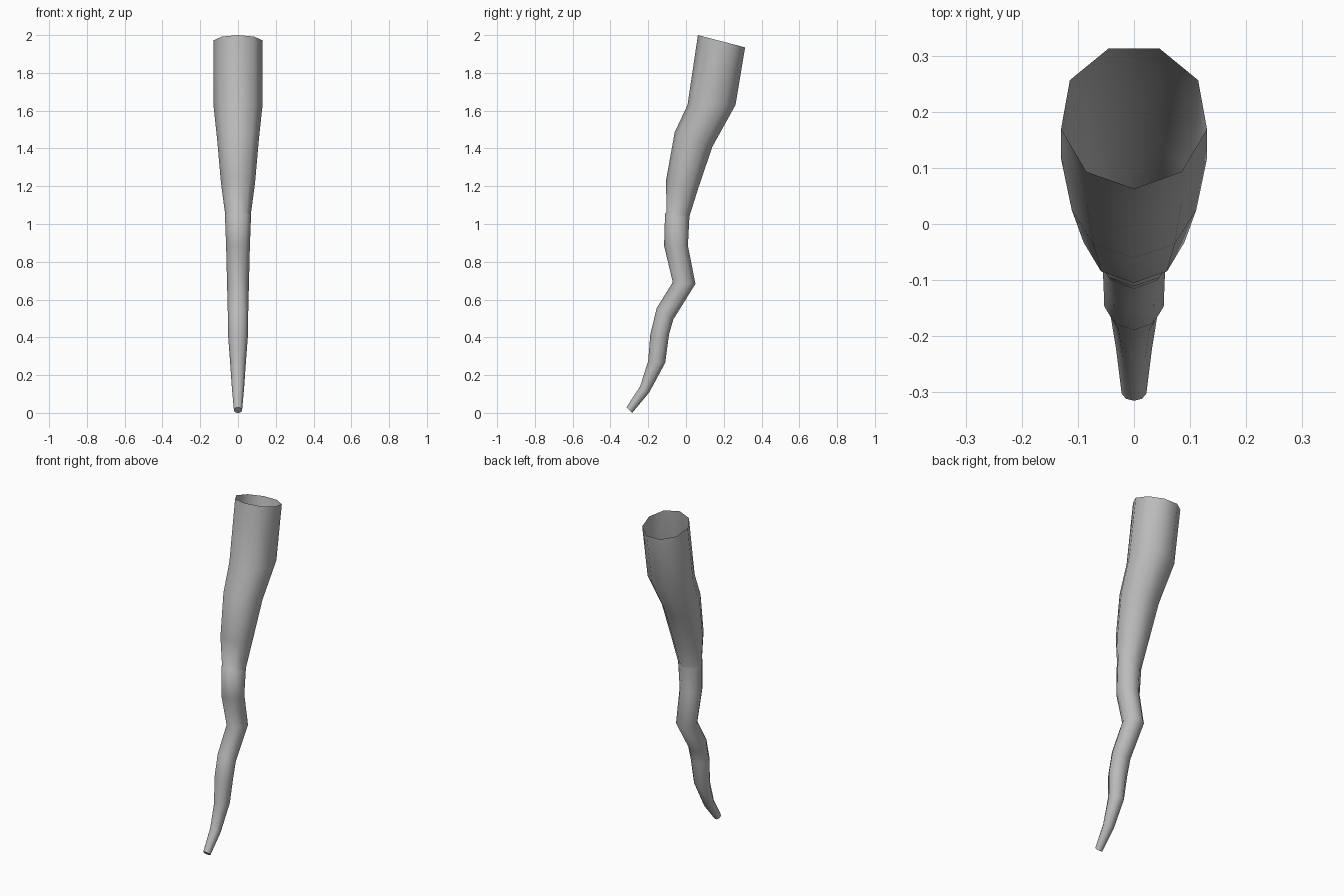
import bpy
import bmesh
import math
from mathutils import Vector

if "Cube" in bpy.data.objects:
    bpy.data.objects.remove(bpy.data.objects["Cube"], do_unlink=True)

SIDES = 9
STEP = math.tau / SIDES
BACK = math.cos(STEP / 2)       # depth of the flat back, relative to the radius
WIDE = math.sin(2 * STEP)       # widest point, relative to the radius

# Cross-sections from open rim to tip: front y, z, back y, z, half width
SECTIONS = [
    (0.063, 2.0, 0.313, 1.935, 0.13),
    (0.008, 1.63, 0.262, 1.63, 0.13),
    (-0.06, 1.485, 0.14, 1.41, 0.111),
    (-0.105, 1.235, 0.065, 1.19, 0.09),
    (-0.104, 1.06, 0.018, 1.04, 0.068),
    (-0.111, 1.055, 0.018, 1.035, 0.069),
    (-0.116, 0.885, 0.01, 0.885, 0.063),
    (-0.07, 0.692, 0.05, 0.683, 0.058),
    (-0.155, 0.555, -0.067, 0.495, 0.054),
    (-0.189, 0.415, -0.09, 0.415, 0.053),
    (-0.2, 0.275, -0.11, 0.265, 0.042),
    (-0.243, 0.14, -0.195, 0.108, 0.032),
    (-0.315, 0.03, -0.285, 0.0, 0.022),
]


def add_ring(bm, fy, fz, by, bz, half):
    """Nine-sided ring with a corner at the front and a flat at the back."""
    front, back = Vector((0, fy, fz)), Vector((0, by, bz))
    axis = (front - back) / (1 + BACK)
    centre = back + axis * BACK
    side = Vector((half / WIDE, 0, 0))
    return [bm.verts.new(centre + axis * math.cos(i * STEP) + side * math.sin(i * STEP))
            for i in range(SIDES)]


# Hollow winding tube, open at the rim and closed at the tip
bm = bmesh.new()
rings = [add_ring(bm, *section) for section in SECTIONS]
for upper, lower in zip(rings, rings[1:]):
    for i in range(SIDES):
        j = (i + 1) % SIDES
        bm.faces.new((upper[i], lower[i], lower[j], upper[j]))
bm.faces.new(rings[-1])
bmesh.ops.recalc_face_normals(bm, faces=bm.faces)
# Make sure the shell faces outward, judged by the downward tip cap
bm.faces.ensure_lookup_table()
if bm.faces[-1].normal.z > 0:
    bmesh.ops.reverse_faces(bm, faces=bm.faces)

mesh = bpy.data.meshes.new("twisted_horn")
bm.to_mesh(mesh)
bm.free()
horn = bpy.data.objects.new("twisted_horn", mesh)
bpy.context.collection.objects.link(horn)

# Plain grey material
grey = bpy.data.materials.new("plain_grey")
colour = (0.5, 0.5, 0.5, 1)
grey.diffuse_color = colour
grey.use_nodes = True
grey.node_tree.nodes["Principled BSDF"].inputs["Base Color"].default_value = colour
mesh.materials.append(grey)

# Smooth sides with a crisp tip
bpy.ops.object.select_all(action="DESELECT")
horn.select_set(True)
bpy.context.view_layer.objects.active = horn
bpy.ops.object.shade_smooth_by_angle(angle=math.radians(65))
